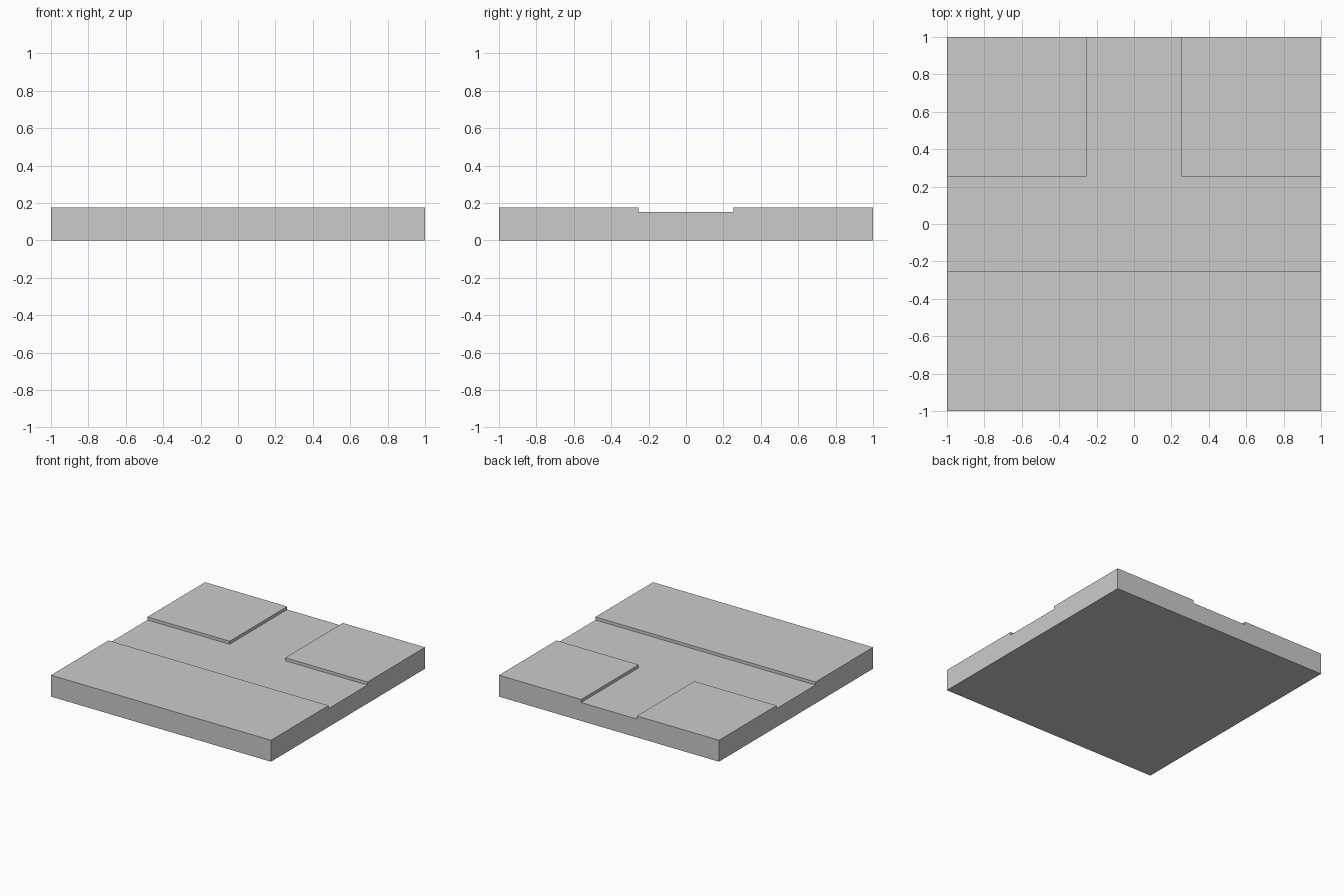
import bpy
import bmesh
from mathutils import Vector

cube = bpy.data.objects.get("Cube")
if cube:
    bpy.data.objects.remove(cube, do_unlink=True)

SIZE = 2.0
ROAD_HALF = 0.253
ROAD_Z = 0.151
PAVEMENT_Z = 0.176

# Base slab up to the road surface
bm = bmesh.new()
bmesh.ops.create_cube(bm, size=1)
bmesh.ops.scale(bm, vec=(SIZE, SIZE, ROAD_Z), verts=bm.verts)
bmesh.ops.translate(bm, vec=(0, 0, ROAD_Z / 2), verts=bm.verts)

# Split the slab along the road edges
for axis in (Vector((1, 0, 0)), Vector((0, 1, 0))):
    for side in (-1, 1):
        bmesh.ops.bisect_plane(bm, geom=bm.verts[:] + bm.edges[:] + bm.faces[:],
                               plane_co=axis * side * ROAD_HALF, plane_no=axis)


def is_pavement(face):
    """Full strip along the front, plus the two back corners."""
    c = face.calc_center_median()
    front = c.y < -ROAD_HALF
    back_corner = c.y > ROAD_HALF and abs(c.x) > ROAD_HALF
    return face.normal.z > 0.5 and (front or back_corner)


# Raise the pavements, leaving a T-shaped road between them
bm.normal_update()
pavement = [f for f in bm.faces if is_pavement(f)]
raised = bmesh.ops.extrude_face_region(bm, geom=pavement)["geom"]
bmesh.ops.translate(bm, vec=(0, 0, PAVEMENT_Z - ROAD_Z),
                    verts=[v for v in raised if isinstance(v, bmesh.types.BMVert)])
leftover = [f for f in pavement if f.is_valid]
if leftover:
    bmesh.ops.delete(bm, geom=leftover, context='FACES')

# Merge coplanar faces
bmesh.ops.recalc_face_normals(bm, faces=bm.faces)
bmesh.ops.dissolve_limit(bm, angle_limit=0.01, verts=bm.verts, edges=bm.edges)

mesh = bpy.data.meshes.new("road_junction_tile")
bm.to_mesh(mesh)
bm.free()
tile = bpy.data.objects.new("road_junction_tile", mesh)
bpy.context.collection.objects.link(tile)
